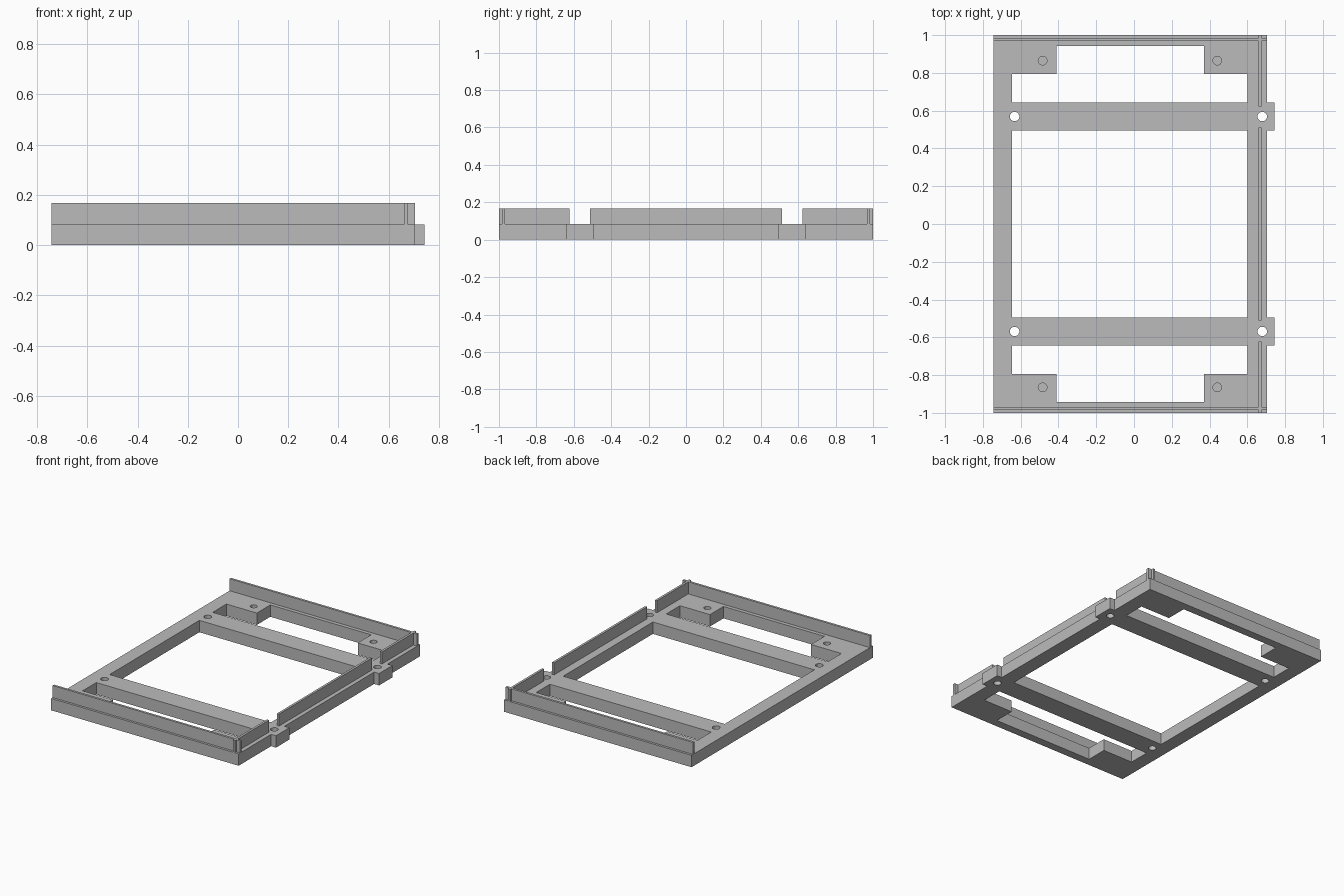
import bpy
import bmesh
from mathutils import Matrix, Vector

if "Cube" in bpy.data.objects:
    bpy.data.objects.remove(bpy.data.objects["Cube"], do_unlink=True)

# One flat grey for the whole model
GREY = (0.5, 0.5, 0.5, 1)
grey = bpy.data.materials.new("plain grey")
grey.use_nodes = True
grey.diffuse_color = GREY
grey.node_tree.nodes["Principled BSDF"].inputs["Base Color"].default_value = GREY

BASE_TOP, WALL_TOP = 0.083, 0.167
LEFT, RIGHT, TAB_END = -0.743, 0.705, 0.743
OPEN_LEFT, OPEN_RIGHT = -0.645, 0.602
BAR_IN, BAR_OUT = 0.495, 0.642


def finish(name, bm):
    mesh = bpy.data.meshes.new(name)
    bm.to_mesh(mesh)
    bm.free()
    obj = bpy.data.objects.new(name, mesh)
    bpy.context.collection.objects.link(obj)
    mesh.materials.append(grey)
    return obj


def box(name, x, y, z):
    lo, hi = Vector((x[0], y[0], z[0])), Vector((x[1], y[1], z[1]))
    bm = bmesh.new()
    bmesh.ops.create_cube(bm, size=1, matrix=Matrix.Translation((lo + hi) / 2)
                          @ Matrix.Diagonal((*(hi - lo), 1)))
    return finish(name, bm)


def cylinder(name, x, y, radius, bottom, top):
    bm = bmesh.new()
    bmesh.ops.create_cone(bm, cap_ends=True, segments=32, radius1=radius, radius2=radius,
                          depth=top - bottom,
                          matrix=Matrix.Translation((x, y, (bottom + top) / 2)))
    return finish(name, bm)


def combine(target, tool, operation):
    mod = target.modifiers.new(operation.lower(), "BOOLEAN")
    mod.operation, mod.solver, mod.object = operation, "EXACT", tool
    bpy.context.view_layer.objects.active = target
    bpy.ops.object.modifier_apply(modifier=mod.name)
    bpy.data.objects.remove(tool, do_unlink=True)


def span(a, b, side):
    return tuple(sorted((a * side, b * side)))


# Base frame with the central window
frame = box("base_frame", (LEFT, RIGHT), (-1, 1), (0, BASE_TOP))
through = (-0.1, 0.2)
combine(frame, box("window", (OPEN_LEFT, OPEN_RIGHT), (-BAR_IN, BAR_IN), through), "DIFFERENCE")

for side in (-1, 1):
    # Tab continuing each crossbar past the frame edge
    tab = box("tab", (0.65, TAB_END), span(BAR_IN, BAR_OUT, side), (0, BASE_TOP))
    combine(frame, tab, "UNION")
    # Stepped end window, leaving a square pad in each corner
    wide = box("wide_window", (OPEN_LEFT, OPEN_RIGHT), span(BAR_OUT, 0.793, side), through)
    narrow = box("narrow_window", (-0.41, 0.37), span(0.7, 0.942, side), through)
    combine(wide, narrow, "UNION")
    combine(frame, wide, "DIFFERENCE")
    # Through holes in the bars and blind holes in the pads
    for x in (-0.632, 0.679):
        combine(frame, cylinder("bolt_hole", x, 0.569 * side, 0.025, *through), "DIFFERENCE")
    for x in (-0.484, 0.441):
        combine(frame, cylinder("pad_hole", x, 0.865 * side, 0.023, 0.03, 0.2), "DIFFERENCE")

# Thin upright walls: one across each end, crossed by a side wall at the corner
wall_x, wall_z = (0.66, 0.676), (BASE_TOP, WALL_TOP)
for side, name in ((-1, "front_wall"), (1, "back_wall")):
    wall = box(name, (LEFT, RIGHT), span(0.968, 0.984, side), wall_z)
    combine(wall, box("corner_wall", wall_x, span(0.623, 1, side), wall_z), "UNION")
box("middle_side_wall", wall_x, (-0.512, 0.512), wall_z)
